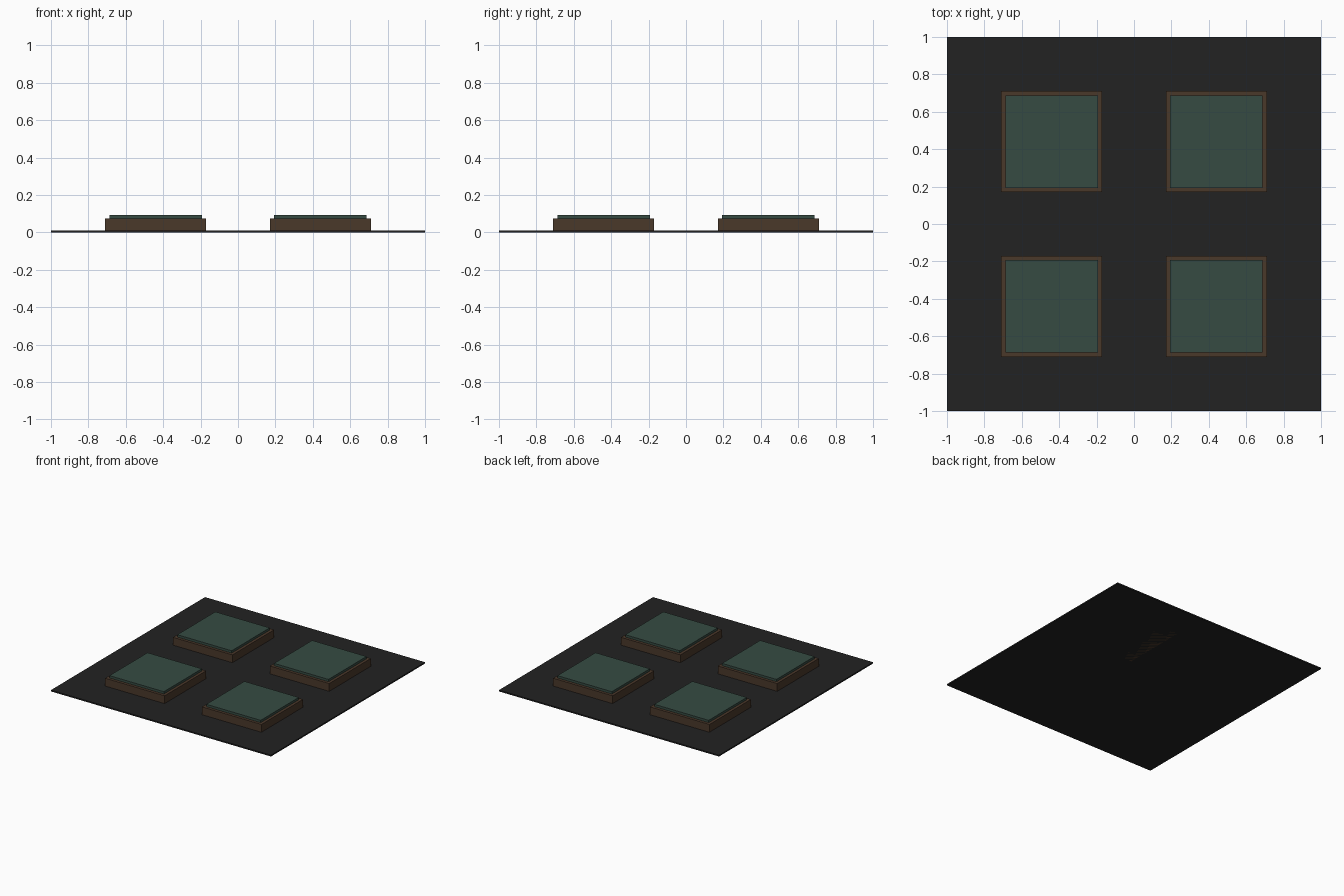
import bpy

if "Cube" in bpy.data.objects:
    bpy.data.objects.remove(bpy.data.objects["Cube"])


def make_material(name, rgb):
    # sRGB 0-255 to linear
    lin = [((c / 255 + 0.055) / 1.055) ** 2.4 for c in rgb]
    m = bpy.data.materials.new(name)
    m.diffuse_color = (*lin, 1)
    m.use_nodes = True
    m.node_tree.nodes["Principled BSDF"].inputs["Base Color"].default_value = m.diffuse_color
    return m


def box(name, x, y, z0, z1, size, mat):
    bpy.ops.mesh.primitive_cube_add(size=1, location=(x, y, (z0 + z1) / 2))
    o = bpy.context.object
    o.name = name
    o.scale = (size, size, z1 - z0)
    bpy.ops.object.transform_apply(location=False, rotation=False, scale=True)
    o.data.materials.append(mat)
    return o


black = make_material("charcoal", (34, 34, 34))
brown = make_material("dark brown", (74, 56, 42))
green = make_material("dark green", (54, 75, 66))

# Thin ground slab
box("base_slab", 0, 0, 0, 0.011, 2.0, black)

# Four raised blocks, each with a slightly smaller green top
D = 0.44
for sx in (-1, 1):
    for sy in (-1, 1):
        box("block", sx * D, sy * D, 0, 0.075, 0.54, brown)
        box("green_top", sx * D, sy * D, 0.075, 0.094, 0.494, green)
